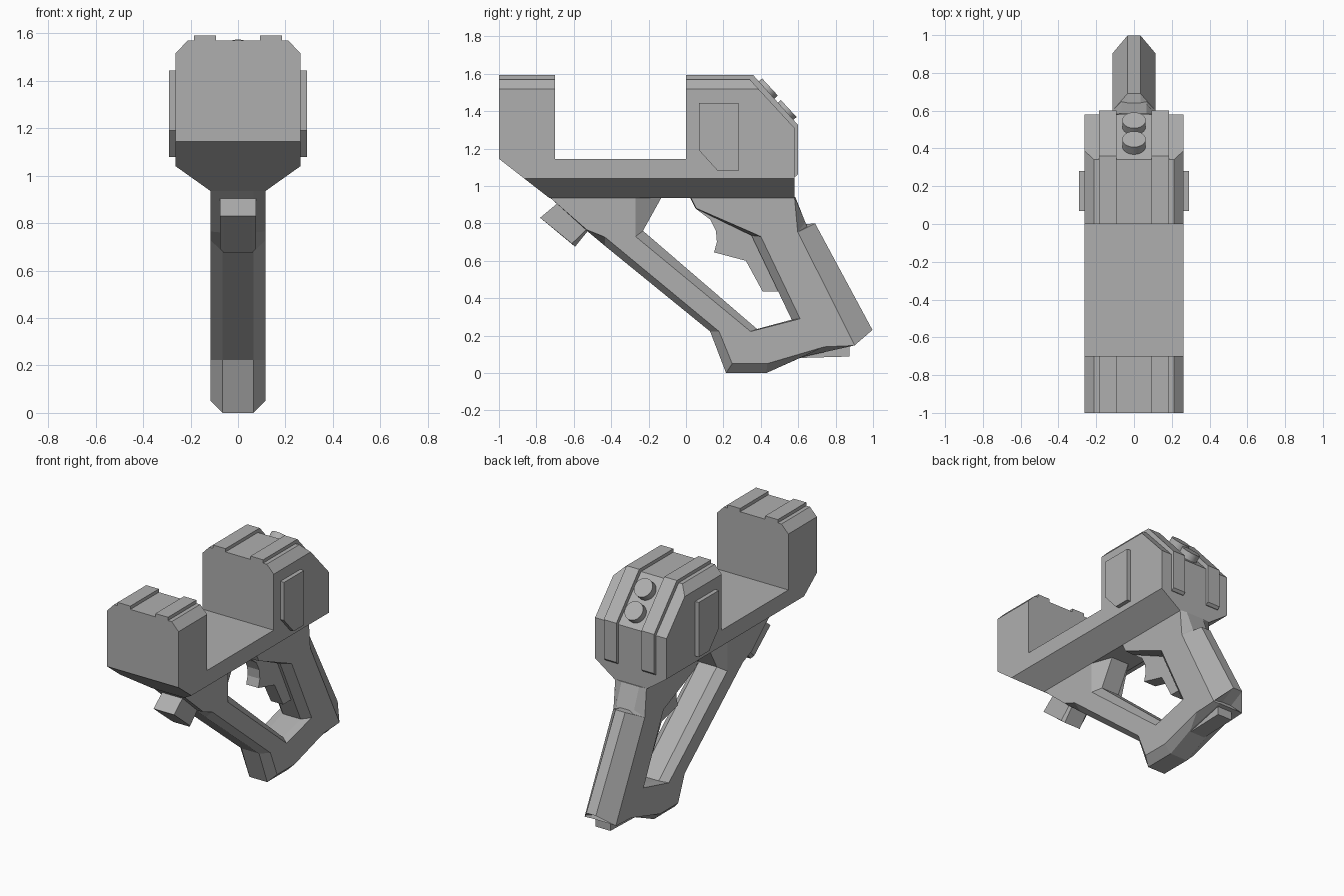
import bpy, bmesh
from mathutils import Vector

if "Cube" in bpy.data.objects:
    bpy.data.objects.remove(bpy.data.objects["Cube"])

grey = bpy.data.materials.new("dark_grey")
grey.diffuse_color = (0.43, 0.43, 0.43, 1)
grey.use_nodes = True
grey.node_tree.nodes["Principled BSDF"].inputs["Base Color"].default_value = grey.diffuse_color


def loft(name, layers):
    """Join matching (y, z) outlines placed at successive x positions."""
    bm = bmesh.new()
    rings = [[bm.verts.new((x, y, z)) for y, z in outline] for x, outline in layers]
    for a, b in zip(rings, rings[1:]):
        for i in range(len(a)):
            j = (i + 1) % len(a)
            bm.faces.new((a[i], a[j], b[j], b[i]))
    bm.faces.new(rings[0])
    bm.faces.new(rings[-1][::-1])
    bmesh.ops.recalc_face_normals(bm, faces=bm.faces)
    mesh = bpy.data.meshes.new(name)
    bm.to_mesh(mesh)
    bm.free()
    mesh.materials.append(grey)
    obj = bpy.data.objects.new(name, mesh)
    bpy.context.collection.objects.link(obj)
    return obj


def slab(name, x0, x1, outline):
    return loft(name, [(x0, outline), (x1, outline)])


def chamfered(name, side_x, side, mid_x, mid):
    """Symmetric part: side outline at +-side_x, middle outline at +-mid_x."""
    return loft(name, [(-side_x, side), (-mid_x, mid), (mid_x, mid), (side_x, side)])


# Body: side profile intersected with a bevelled cross-section
body = slab("body", -0.4, 0.4, [
    (-1, 1.145), (-0.685, 0.9), (0.58, 0.9), (0.58, 1.31), (0.248, 1.67),
    (0, 1.67), (0, 1.145), (-0.7, 1.145), (-0.7, 1.67), (-1, 1.67)])
half = [(0.115, 0.935), (0.263, 1.04), (0.263, 1.517), (0.212, 1.57)]
section = half + [(-x, z) for x, z in reversed(half)]
cutter = slab("body_section", -1.2, 1.2, section)
for v in cutter.data.vertices:
    x, y, z = v.co
    v.co = (y, x, z)
bm = bmesh.new()
bm.from_mesh(cutter.data)
bmesh.ops.recalc_face_normals(bm, faces=bm.faces)
bm.to_mesh(cutter.data)
bm.free()
mod = body.modifiers.new("section", 'BOOLEAN')
mod.operation = 'INTERSECT'
mod.solver = 'EXACT'
mod.object = cutter
bpy.context.view_layer.objects.active = body
bpy.ops.object.modifier_apply(modifier=mod.name)
bpy.data.objects.remove(cutter)

# Top rails and side panels, mirrored left and right
for side, s in (("left", -1), ("right", 1)):
    slab("front_rail_" + side, s * 0.092, s * 0.185,
         [(-1, 1.55), (-0.7, 1.55), (-0.7, 1.592), (-1, 1.592)])
    slab("rear_rail_" + side, s * 0.092, s * 0.185, [
        (0, 1.55), (0, 1.592), (0.36, 1.592), (0.6, 1.325), (0.6, 1.065),
        (0.585, 1.05), (0.56, 1.05), (0.56, 1.3), (0.33, 1.55)])
    slab("side_panel_" + side, s * 0.25, s * 0.29, [
        (0.07, 1.19), (0.17, 1.08), (0.28, 1.08), (0.28, 1.443), (0.07, 1.443)])

# Round buttons on the rear slope
normal = Vector((0, 0.735, 0.678))
for i, (y, z) in enumerate([(0.449, 1.529), (0.549, 1.414)]):
    bpy.ops.mesh.primitive_cylinder_add(
        vertices=32, radius=0.062, depth=0.08,
        location=Vector((0, y, z)) - normal * 0.04,
        rotation=normal.to_track_quat('Z', 'X').to_euler())
    button = bpy.context.object
    button.name = f"button_{i + 1}"
    button.data.materials.append(grey)
    bpy.ops.object.shade_smooth_by_angle()

# Handle and front strut, one U-shaped frame with chamfered edges
chamfered(
    "grip_frame",
    0.115, [(-0.73, 0.94), (-0.53, 0.765), (-0.434, 0.727), (0.177, 0.222),
            (0.247, 0.05), (0.434, 0.05), (0.74, 0.14), (0.9, 0.147),
            (0.597, 0.753), (0.58, 0.94),
            (0.025, 0.94), (0.055, 0.88), (0.4, 0.73), (0.61, 0.29),
            (0.345, 0.222), (-0.27, 0.73), (-0.27, 0.94)],
    0.065, [(-0.73, 0.94), (-0.53, 0.76), (-0.434, 0.68), (0.129, 0.222),
            (0.214, 0), (0.43, 0), (0.62, 0.085), (0.9, 0.15),
            (0.638, 0.805), (0.585, 0.94),
            (0.02, 0.94), (0.05, 0.88), (0.35, 0.735), (0.565, 0.285),
            (0.38, 0.235), (-0.23, 0.76), (-0.13, 0.94)])

# Raised strap on the back of the handle
chamfered("back_strap",
          0.115, [(0.58, 0.75), (0.598, 0.753), (0.902, 0.148), (0.88, 0.15)],
          0.035, [(0.58, 0.79), (0.69, 0.8), (0.997, 0.23), (0.86, 0.16)])

# Trigger with the finger step below it
slab("trigger", -0.045, 0.045, [
    (0.05, 0.88), (0.13, 0.82), (0.16, 0.76), (0.165, 0.7), (0.15, 0.645),
    (0.32, 0.6), (0.41, 0.435), (0.53, 0.435), (0.42, 0.73), (0.25, 0.84)])

# Foot plate under the handle
slab("foot_plate", -0.055, 0.055,
     [(0.6, 0.08), (0.873, 0.088), (0.873, 0.17), (0.7, 0.17)])

# Small block below the front of the body
chamfered("front_block",
          0.075, [(-0.78, 0.83), (-0.61, 0.692), (-0.5, 0.8), (-0.69, 0.905)],
          0.06, [(-0.78, 0.83), (-0.593, 0.675), (-0.5, 0.79), (-0.69, 0.905)])
